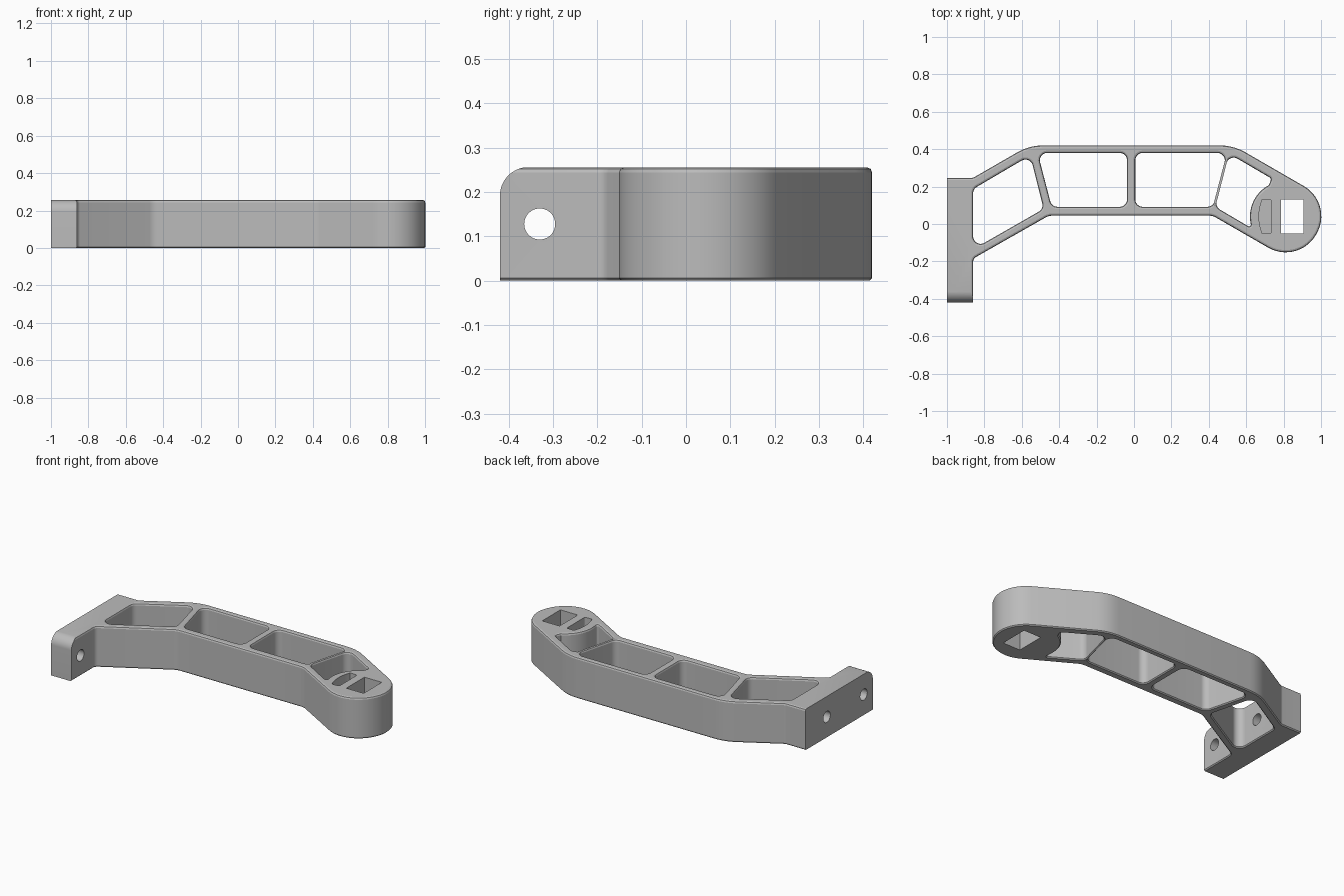
import bpy, bmesh, math
from mathutils import Vector, Matrix

if "Cube" in bpy.data.objects:
    bpy.data.objects.remove(bpy.data.objects["Cube"], do_unlink=True)

H = 0.256           # height of the bracket
EDGE = 0.012        # softened rim size
PIVOT, R = Vector((0.81, 0.04)), 0.19
SIDEWAYS = Matrix(((0, 0, 1, 0), (1, 0, 0, 0), (0, 1, 0, 0), (0, 0, 0, 1)))

grey = bpy.data.materials.new("plain grey")
grey.use_nodes = True
grey.diffuse_color = (0.5, 0.5, 0.5, 1)
grey.node_tree.nodes["Principled BSDF"].inputs["Base Color"].default_value = (0.5, 0.5, 0.5, 1)


def arc(c, r, a0, a1, n):
    """Points on a circle, angles in degrees."""
    angles = [math.radians(a0 + (a1 - a0) * i / n) for i in range(n + 1)]
    return [(c[0] + r * math.cos(a), c[1] + r * math.sin(a)) for a in angles]


def rounded(corners, radius=0.0, hole=False):
    """Closed loop with filleted corners; each corner is (x, y) or (x, y, radius)."""
    pts = [Vector(c[:2]) for c in corners]
    out = []
    for i, p in enumerate(pts):
        r = corners[i][2] if len(corners[i]) > 2 else radius
        a, b = pts[i - 1] - p, pts[(i + 1) % len(pts)] - p
        half = a.angle(b) / 2
        if r <= 0:
            out.append(p)
            continue
        t = min(r / math.tan(half), 0.49 * a.length, 0.49 * b.length)
        r = t * math.tan(half)
        a.normalize()
        b.normalize()
        centre = p + (a + b).normalized() * r / math.sin(half)
        start, end = p + a * t - centre, p + b * t - centre
        turn = math.atan2(start.x * end.y - start.y * end.x, start.dot(end))
        n = max(3, math.ceil(abs(turn) / math.radians(7)))
        for k in range(n + 1):
            out.append(centre + Matrix.Rotation(turn * k / n, 2) @ start)
    area = sum(out[i - 1].x * q.y - out[i - 1].y * q.x for i, q in enumerate(out))
    return out[::-1] if (area > 0) == hole else out


def inset(loop, d):
    """Shift a loop towards the material on its left side."""
    out = []
    for i, p in enumerate(loop):
        e = (p - loop[i - 1]).normalized()
        f = (loop[(i + 1) % len(loop)] - p).normalized()
        n1, n2 = Vector((-e.y, e.x)), Vector((-f.y, f.x))
        out.append(p + (n1 + n2) * d / (1 + n1.dot(n2)))
    return out


def solid(name, loops, levels, matrix=Matrix()):
    """Extrude loops through (z, inset) levels and cap both ends."""
    bm = bmesh.new()
    caps = [[], []]
    for loop in loops:
        rings = [[bm.verts.new((q.x, q.y, z)) for q in inset(loop, d)] for z, d in levels]
        n = len(loop)
        for lo, hi in zip(rings, rings[1:]):
            for i in range(n):
                j = (i + 1) % n
                bm.faces.new((lo[i], lo[j], hi[j], hi[i]))
        for cap, ring in zip(caps, (rings[0], rings[-1])):
            cap += [bm.edges.get((ring[i], ring[(i + 1) % n])) for i in range(n)]
    for cap in caps:
        bmesh.ops.triangle_fill(bm, use_beauty=True, use_dissolve=False, edges=cap)
    bmesh.ops.recalc_face_normals(bm, faces=bm.faces)
    bm.transform(matrix)
    mesh = bpy.data.meshes.new(name)
    bm.to_mesh(mesh)
    bm.free()
    mesh.materials.append(grey)
    ob = bpy.data.objects.new(name, mesh)
    bpy.context.collection.objects.link(ob)
    return ob


def cut(ob, cutter, operation="DIFFERENCE"):
    """Apply a boolean and discard its cutter."""
    cutter.hide_render = True
    mod = ob.modifiers.new("cut", "BOOLEAN")
    mod.operation, mod.object, mod.solver = operation, cutter, "EXACT"
    bpy.context.view_layer.objects.active = ob
    bpy.ops.object.modifier_apply(modifier=mod.name)
    bpy.data.objects.remove(cutter, do_unlink=True)


# Outer silhouette: mounting plate, bent arm and round end
axis, side = Vector((0.866, -0.5)) * R, Vector((0.5, 0.866)) * R
outline = rounded([
    (-1.05, -0.5), (-0.86, -0.5), (-0.86, -0.185, 0.03), (-0.455, 0.045, 0.08),
    (0.42, 0.045, 0.08), (*(PIVOT + axis - side), R), (*(PIVOT + axis + side), R),
    (0.532, 0.42, 0.27), (-0.56, 0.42, 0.27), (-0.86, 0.247, 0.03), (-1.05, 0.247)])

# Four lightening pockets between the ribs
pockets = [
    [(-0.86, 0.187), (-0.555, 0.366), (-0.483, 0.081), (-0.86, -0.135)],
    [(-0.515, 0.38), (-0.037, 0.38), (-0.037, 0.092), (-0.44, 0.092)],
    [(0.007, 0.38), (0.497, 0.38), (0.423, 0.092), (0.007, 0.092)],
    [(0.508, 0.376), (0.434, 0.092), (0.628, -0.022, 0.012),
     *[(*p, 0) for p in arc(PIVOT, R, 186, 118, 10)], (0.735, 0.243, 0.015)],
]
loops = [outline] + [rounded(p, 0.04, hole=True) for p in pockets]
soft = EDGE * 0.29
low = 0.006
bracket = solid("arm_bracket", loops, [
    (0, low), (low, 0), (H - EDGE, 0), (H - soft, soft), (H, EDGE)])

# Trim the plate square at the back and round its free top corner
trim = rounded([(-0.42, -1), (1, -1), (1, H + 0.0005), (-0.42, H + 0.0005, 0.065)])
cut(bracket, solid("plate_trim", [trim], [(-1, 0), (2, 0)], SIDEWAYS), "INTERSECT")

# Two screw holes through the mounting plate
for y in (-0.33, 0.035):
    hole = [Vector(p) for p in arc((y, H / 2), 0.035, 0, 360 - 360 / 36, 35)]
    cut(bracket, solid("screw_hole", [hole], [(-1.1, 0), (-0.8, 0)], SIDEWAYS))

# Square through hole and blind curved slot in the round end
square = rounded([(0.785, -0.05), (0.905, -0.05), (0.905, 0.13), (0.785, 0.13)])
cut(bracket, solid("square_hole", [square], [(-0.1, 0), (H + 0.1, 0)]))
slot = rounded([(0.735, -0.05, 0.01), (0.735, 0.13, 0.01),
                *arc((0.91, 0.04), 0.242, 158, 202, 8)])
cut(bracket, solid("curved_slot", [slot], [(H - 0.13, 0), (H + 0.1, 0)]))

# Smooth curved walls while the rims stay crisp
bpy.ops.object.select_all(action="DESELECT")
bracket.select_set(True)
bpy.context.view_layer.objects.active = bracket
bpy.ops.object.shade_smooth_by_angle(angle=math.radians(20))
